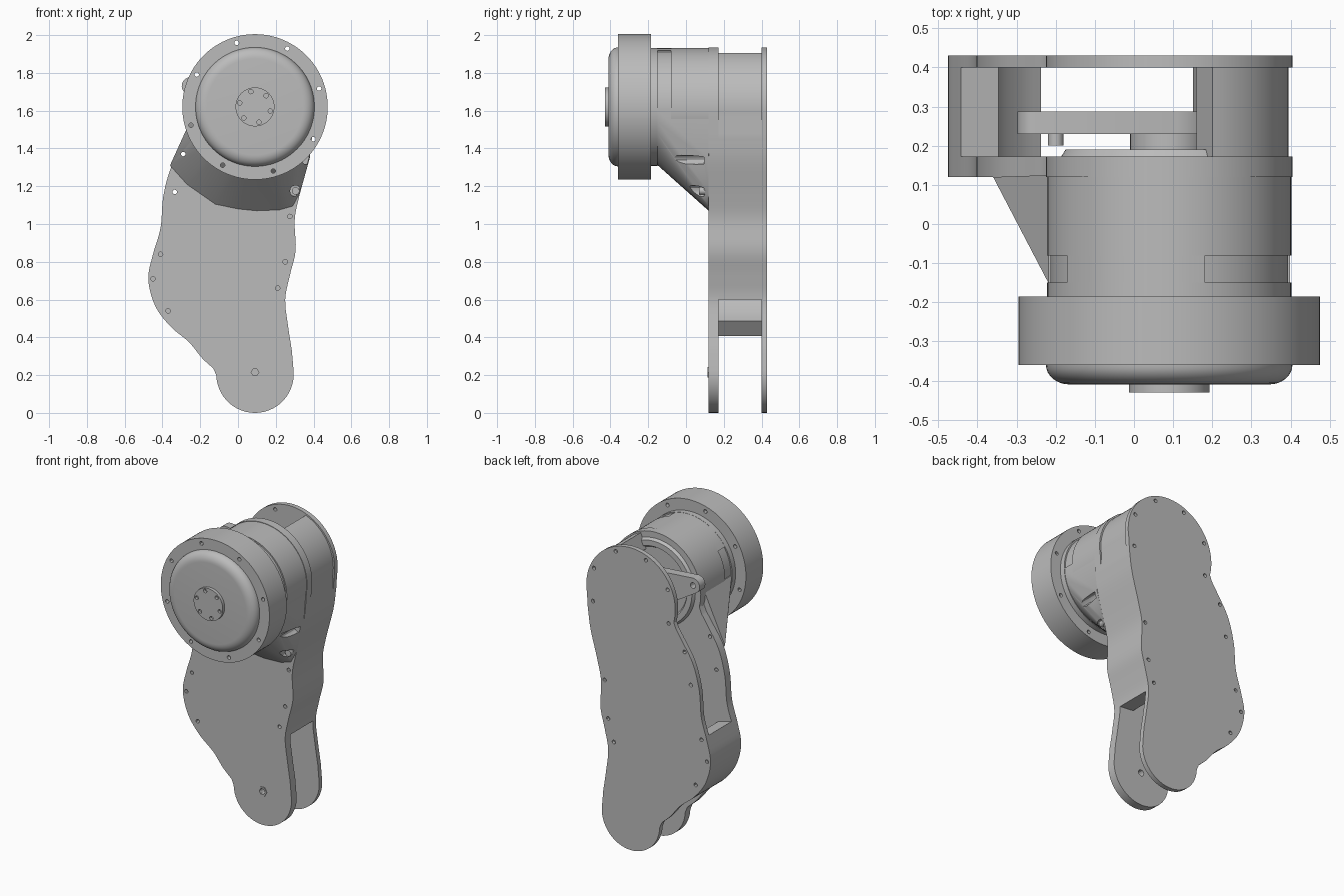
import bpy, bmesh, math
from mathutils import Vector

cube = bpy.data.objects.get("Cube")
if cube:
    bpy.data.objects.remove(cube, do_unlink=True)

grey = bpy.data.materials.new("plain grey")
grey.use_nodes = True
grey.diffuse_color = (0.5, 0.5, 0.5, 1)
grey.node_tree.nodes["Principled BSDF"].inputs["Base Color"].default_value = (0.5, 0.5, 0.5, 1)

HUB = (0.09, 1.62)   # hub axis in x, z


def finish(name, bm, angle=30):
    bmesh.ops.recalc_face_normals(bm, faces=bm.faces)
    mesh = bpy.data.meshes.new(name)
    bm.to_mesh(mesh)
    bm.free()
    mesh.materials.append(grey)
    obj = bpy.data.objects.new(name, mesh)
    bpy.context.collection.objects.link(obj)
    smooth(obj, angle)
    return obj


def smooth(obj, angle=30):
    bpy.ops.object.select_all(action='DESELECT')
    obj.select_set(True)
    bpy.context.view_layer.objects.active = obj
    bpy.ops.object.shade_smooth_by_angle(angle=math.radians(angle))


def circle(center, r, n=64, start=0.0, end=360.0):
    """Points on an arc in x, z; a full turn leaves out the repeated end."""
    steps = n if end - start >= 360 else n - 1
    angles = [math.radians(start + (end - start) * i / steps) for i in range(n)]
    return [(center[0] + r * math.cos(a), center[1] + r * math.sin(a)) for a in angles]


def add_prism(bm, pts, y0, y1):
    front = [bm.verts.new((x, y0, z)) for x, z in pts]
    back = [bm.verts.new((x, y1, z)) for x, z in pts]
    bm.faces.new(front)
    bm.faces.new(back[::-1])
    for i in range(len(pts)):
        j = (i + 1) % len(pts)
        bm.faces.new((front[i], front[j], back[j], back[i]))


def prism(name, pts, y0, y1):
    bm = bmesh.new()
    add_prism(bm, pts, y0, y1)
    return finish(name, bm)


def turned(name, profile, n=96):
    """Turn a closed or axis-ended (radius, y) profile about the hub axis."""
    bm = bmesh.new()
    verts = [bm.verts.new((HUB[0] + r, y, HUB[1])) for r, y in profile]
    edges = [bm.edges.new(p) for p in zip(verts, verts[1:])]
    bmesh.ops.spin(bm, geom=verts + edges, cent=(HUB[0], 0, HUB[1]), axis=(0, 1, 0),
                   angle=math.tau, steps=n, use_merge=True)
    bmesh.ops.remove_doubles(bm, verts=bm.verts, dist=0.0002)
    return finish(name, bm)


def hull(name, layers):
    """Convex skin around outlines given as (points, y)."""
    bm = bmesh.new()
    for pts, y in layers:
        for x, z in pts:
            bm.verts.new((x, y, z))
    res = bmesh.ops.convex_hull(bm, input=bm.verts)
    loose = [g for g in res["geom_interior"] if isinstance(g, bmesh.types.BMVert)]
    bmesh.ops.delete(bm, geom=loose, context='VERTS')
    return finish(name, bm, 25)


def drill(obj, spots, y0, y1):
    """Cut round holes, each given as (x, z, radius), along y."""
    bm = bmesh.new()
    for x, z, r in spots:
        add_prism(bm, circle((x, z), r, 12), y0, y1)
    cutter = finish("hole_cutter", bm)
    cutter.hide_render = True
    mod = obj.modifiers.new("holes", 'BOOLEAN')
    mod.object, mod.operation, mod.solver = cutter, 'DIFFERENCE', 'EXACT'
    bpy.context.view_layer.objects.active = obj
    bpy.ops.object.modifier_apply(modifier=mod.name)
    bpy.data.objects.remove(cutter, do_unlink=True)
    smooth(obj)


def spline(pts, sub=5):
    """Smooth open path through the points."""
    p = [Vector(q) for q in pts]
    p = [p[0] * 2 - p[1]] + p + [p[-1] * 2 - p[-2]]
    out = []
    for a, b, c, d in zip(p, p[1:], p[2:], p[3:]):
        for k in range(sub):
            t = k / sub
            v = 0.5 * (2 * b + (c - a) * t + (2 * a - 5 * b + 4 * c - d) * t * t
                       + (3 * b - a - 3 * c + d) * t ** 3)
            out.append((v.x, v.y))
    return out + [tuple(p[-2])]


# Leg outline, counter-clockwise: top arc, left side, foot arc, right side
top_arc = circle(HUB, 0.315, 40, -10, 195)
left_side = spline([(-0.23, 1.5), (-0.27, 1.44), (-0.35, 1.31), (-0.395, 1.15), (-0.41, 0.98),
                    (-0.45, 0.84), (-0.475, 0.71), (-0.44, 0.57), (-0.36, 0.46), (-0.26, 0.375),
                    (-0.19, 0.29), (-0.13, 0.235)])
foot_arc = circle((0.09, 0.205), 0.205, 28, 182, 365)
right_side = spline([(0.285, 0.33), (0.265, 0.46), (0.25, 0.6), (0.275, 0.73), (0.305, 0.86),
                     (0.3, 1.02), (0.325, 1.15), (0.375, 1.34), (0.395, 1.48)])
outline = top_arc + left_side + foot_arc + right_side


def strip(path, thick, name):
    """Wall that follows part of the outline, thickened inward."""
    inner = []
    for i, (x, z) in enumerate(path):
        a, b = path[max(i - 1, 0)], path[min(i + 1, len(path) - 1)]
        t = (Vector(b) - Vector(a)).normalized()
        inner.append((x - t.y * thick, z + t.x * thick))
    return prism(name, path + inner[::-1], 0.15, 0.41)


# Plates
front_plate = prism("front_plate", outline, 0.12, 0.172)
back_plate = prism("back_plate", outline, 0.4, 0.43)
rim = [(-0.335, 1.17), (-0.29, 1.37), (-0.41, 0.84), (-0.45, 0.71), (-0.37, 0.54),
       (0.275, 1.04), (0.25, 0.8), (0.21, 0.66)]
bolts = [(x, z, 0.012) for x, z in rim]
drill(front_plate, bolts + [(0.09, 0.215, 0.02)], 0.1, 0.2)
drill(back_plate, bolts + [(x, z, 0.012) for x, z in circle(HUB, 0.285, 6, -20, 200)], 0.38, 0.45)
nut = turned("foot_bushing", [(0.02, 0.115), (0.032, 0.115), (0.032, 0.13), (0.02, 0.13), (0.02, 0.115)], 6)
nut.location.z = 0.215 - HUB[1]

# Side walls between the plates
upper = [p for p in right_side if p[1] > 0.58]
strip(upper + [p for p in circle(HUB, 0.305, 40, -10, 195) if p[0] > 0.19 or p[1] < 1.6 and p[0] > 0],
      0.1, "right_wall")
strip([p for p in left_side if 0.4 < p[1] < 0.88], 0.1, "left_wall")

# Hub housing, recessed band and collar
turned("housing", [(0, -0.19), (0.312, -0.19), (0.312, -0.15), (0.304, -0.15), (0.304, -0.08),
                   (0.312, -0.08), (0.312, 0.15), (0.29, 0.15), (0.265, 0.19), (0.23, 0.19),
                   (0.22, 0.175), (0, 0.175)])
prism("top_key", circle(HUB, 0.311, 12, 73, 147) + circle(HUB, 0.29, 12, 73, 147)[::-1], -0.15, -0.08)

# Sloped gusset from the housing down to the front plate
gusset = hull("gusset", [
    (circle(HUB, 0.309, 64, 180, 359), -0.15),
    (circle(HUB, 0.309, 64, 180, 359), 0.125),
    ([(-0.36, 1.31), (-0.27, 1.21), (-0.12, 1.105), (0.0, 1.08), (0.1, 1.07), (0.22, 1.075),
      (0.29, 1.095), (0.33, 1.17), (0.38, 1.35)], 0.12)])
drill(gusset, [(0.305, 1.175, 0.03), (0.36, 1.34, 0.024)], -0.2, 0.095)
drill(gusset, [(-0.29, 1.37, 0.012)], -0.2, 0.2)
turned("gusset_screw", [(0, 0.07), (0.02, 0.07), (0.02, 0.1)], 24).location = (0.215, 0, 1.175 - HUB[1])

# Flange, domed cover and end cap
flange = turned("flange", [(0, -0.36), (0.385, -0.36), (0.385, -0.185), (0, -0.185)])
drill(flange, [(x, z, 0.012) for x, z in circle(HUB, 0.353, 8, 16, 376)], -0.4, -0.1)
rounding = [(0.255 + 0.06 * math.cos(a), -0.36 - 0.05 * math.sin(a))
            for a in [math.pi / 2 * i / 8 for i in range(9)]]
turned("domed_cover", [(0.315, -0.35)] + rounding + [(0, -0.41)])
cap = turned("end_cap", [(0, -0.43), (0.103, -0.43), (0.103, -0.4), (0, -0.4)], 64)
drill(cap, [(x, z, 0.012) for x, z in circle(HUB, 0.084, 6, 45, 405)], -0.45, -0.412)

# Crank arm inside the frame
turned("crank_shaft", [(0, 0.17), (0.1, 0.17), (0.1, 0.24), (0, 0.24)], 48)
tip = (-0.25, 1.73)
arm_pts = circle(HUB, 0.13, 40) + circle(tip, 0.048, 24)
arm = hull("crank_arm", [(arm_pts, 0.23), (arm_pts, 0.287)])
drill(arm, [(*tip, 0.018)], 0.2, 0.3)
prism("crank_stop", circle((-0.2, 1.715), 0.02, 16), 0.2, 0.235)
